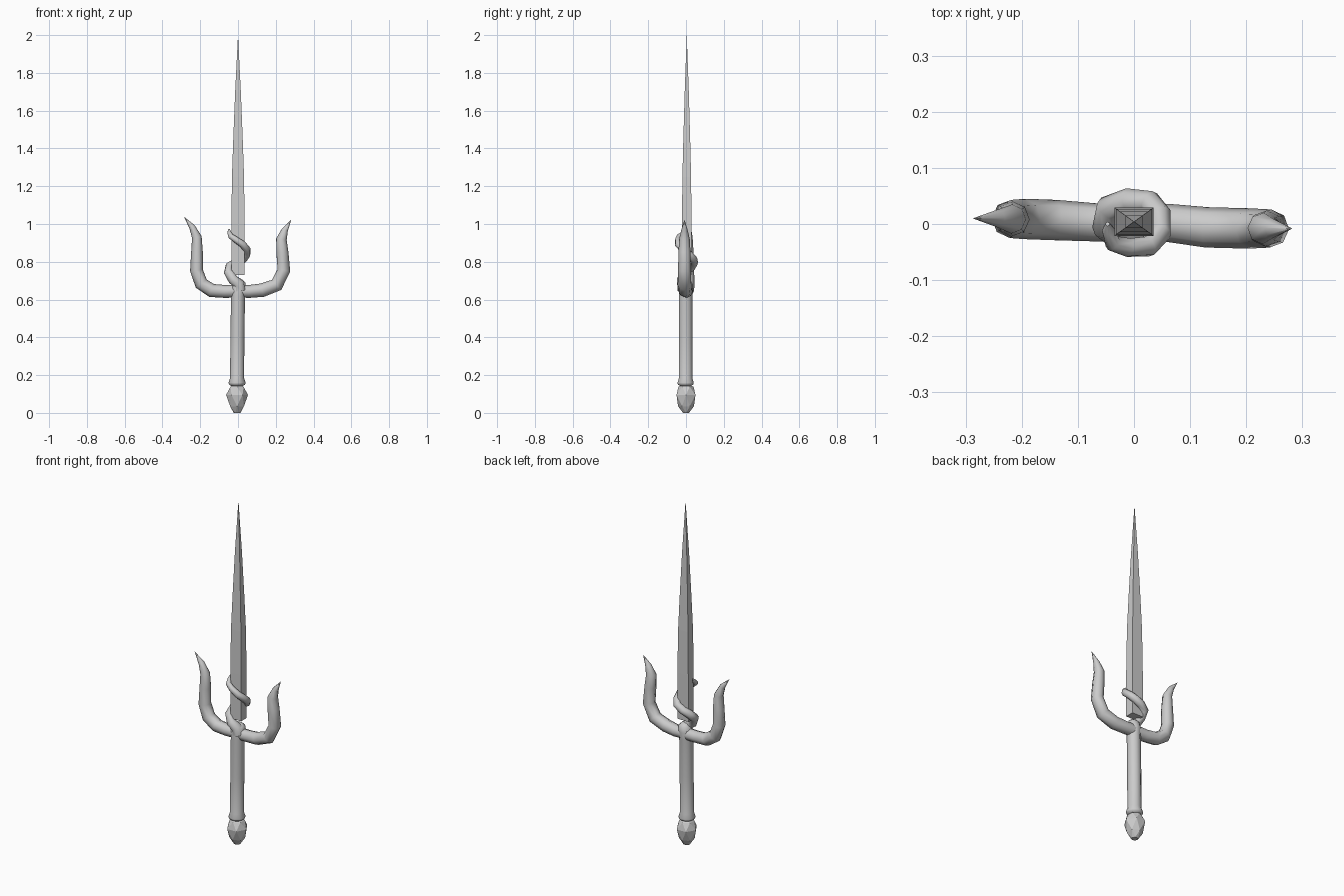
import bpy, bmesh, math
from mathutils import Vector


def finish(obj, angle):
    bpy.ops.object.select_all(action='DESELECT')
    obj.select_set(True)
    bpy.context.view_layer.objects.active = obj
    if angle:
        bpy.ops.object.shade_smooth_by_angle(angle=math.radians(angle))


def tube(name, points):
    """Tapered round tube through (x, y, z, radius) points."""
    curve = bpy.data.curves.new(name, 'CURVE')
    curve.dimensions = '3D'
    curve.bevel_depth = 1.0
    curve.bevel_resolution = 2
    curve.use_fill_caps = True
    spline = curve.splines.new('POLY')
    spline.points.add(len(points) - 1)
    for p, (x, y, z, r) in zip(spline.points, points):
        p.co = (x, y, z, 1)
        p.radius = r
    obj = bpy.data.objects.new(name, curve)
    bpy.context.collection.objects.link(obj)
    finish(obj, 0)
    bpy.ops.object.convert(target='MESH')
    finish(bpy.context.object, 60)


def stack(name, rings, sides, angle=0, ratio=1.0, turn=0.0, twist=0.0):
    """Skin of stacked rings, each (radius, z, x, y)."""
    bm = bmesh.new()
    loops = []
    for k, (r, z, x, y) in enumerate(rings):
        loops.append([])
        for i in range(sides):
            a = turn + k * twist + 2 * math.pi * i / sides
            loops[-1].append(bm.verts.new(
                (x + r * math.cos(a), y + r * ratio * math.sin(a), z)))
    for a, b in zip(loops, loops[1:]):
        for i in range(sides):
            j = (i + 1) % sides
            if twist:
                bm.faces.new((a[i], a[j], b[i]))
                bm.faces.new((a[j], b[j], b[i]))
            else:
                bm.faces.new((a[i], a[j], b[j], b[i]))
    bm.faces.new(loops[0][::-1])
    bm.faces.new(loops[-1])
    bmesh.ops.remove_doubles(bm, verts=bm.verts, dist=0.0001)
    bmesh.ops.recalc_face_normals(bm, faces=bm.faces)
    mesh = bpy.data.meshes.new(name)
    bm.to_mesh(mesh)
    bm.free()
    obj = bpy.data.objects.new(name, mesh)
    bpy.context.collection.objects.link(obj)
    finish(obj, angle)


# Four-sided blade narrowing to a point
d = math.sqrt(2)
stack("blade", [(w * d, z, 0, 0.004) for w, z in
                [(0.035, 0.73), (0.035, 1.0), (0.032, 1.25), (0.025, 1.45),
                 (0.015, 1.7), (0.0, 2.0)]],
      4, ratio=0.72, turn=math.pi / 4)

# Grip with a flared foot and rounded top
stack("grip", [(0.026, 0.14, -0.005, -0.002), (0.043, 0.15, -0.005, -0.002),
               (0.045, 0.16, -0.005, -0.002), (0.037, 0.185, -0.005, -0.002),
               (0.037, 0.4, -0.003, -0.002), (0.037, 0.62, 0, -0.002),
               (0.04, 0.66, 0.002, 0), (0.034, 0.69, 0.006, 0),
               (0.018, 0.705, 0.006, 0)], 10, angle=60)

# Faceted pommel stone
stack("pommel", [(0.018, 0.0, -0.005, 0), (0.042, 0.035, -0.005, 0),
                 (0.058, 0.095, -0.005, 0), (0.04, 0.138, -0.005, 0),
                 (0.02, 0.148, -0.005, 0)], 6, twist=math.pi / 6)

# Curved side prongs
tube("left_prong", [
    (0.01, 0.002, 0.645, 0.034), (-0.07, 0.003, 0.643, 0.034),
    (-0.14, 0.007, 0.648, 0.036), (-0.195, 0.009, 0.685, 0.036),
    (-0.22, 0.009, 0.755, 0.034), (-0.217, 0.009, 0.85, 0.031),
    (-0.218, 0.009, 0.93, 0.026), (-0.243, 0.01, 0.985, 0.016),
    (-0.286, 0.01, 1.038, 0.0005)])
tube("right_prong", [
    (-0.01, 0.002, 0.645, 0.034), (0.06, 0.002, 0.643, 0.034),
    (0.13, -0.006, 0.65, 0.036), (0.205, -0.008, 0.678, 0.036),
    (0.243, -0.008, 0.755, 0.034), (0.235, -0.008, 0.85, 0.032),
    (0.23, -0.008, 0.92, 0.028), (0.248, -0.008, 0.968, 0.017),
    (0.281, -0.008, 1.022, 0.0005)])

# Tendril winding from the grip up round the blade
tube("tendril", [
    (0.008, -0.012, 0.65, 0.034), (0.005, -0.018, 0.685, 0.03),
    (-0.026, -0.02, 0.705, 0.028), (-0.05, -0.005, 0.745, 0.025),
    (-0.045, 0.028, 0.775, 0.024), (-0.01, 0.041, 0.795, 0.023),
    (0.028, 0.038, 0.815, 0.022), (0.046, 0.016, 0.84, 0.021),
    (0.047, -0.015, 0.865, 0.02), (0.025, -0.04, 0.892, 0.019),
    (-0.01, -0.042, 0.916, 0.017), (-0.038, -0.034, 0.935, 0.015),
    (-0.046, -0.01, 0.955, 0.011), (-0.047, 0.0, 0.972, 0.004)])
